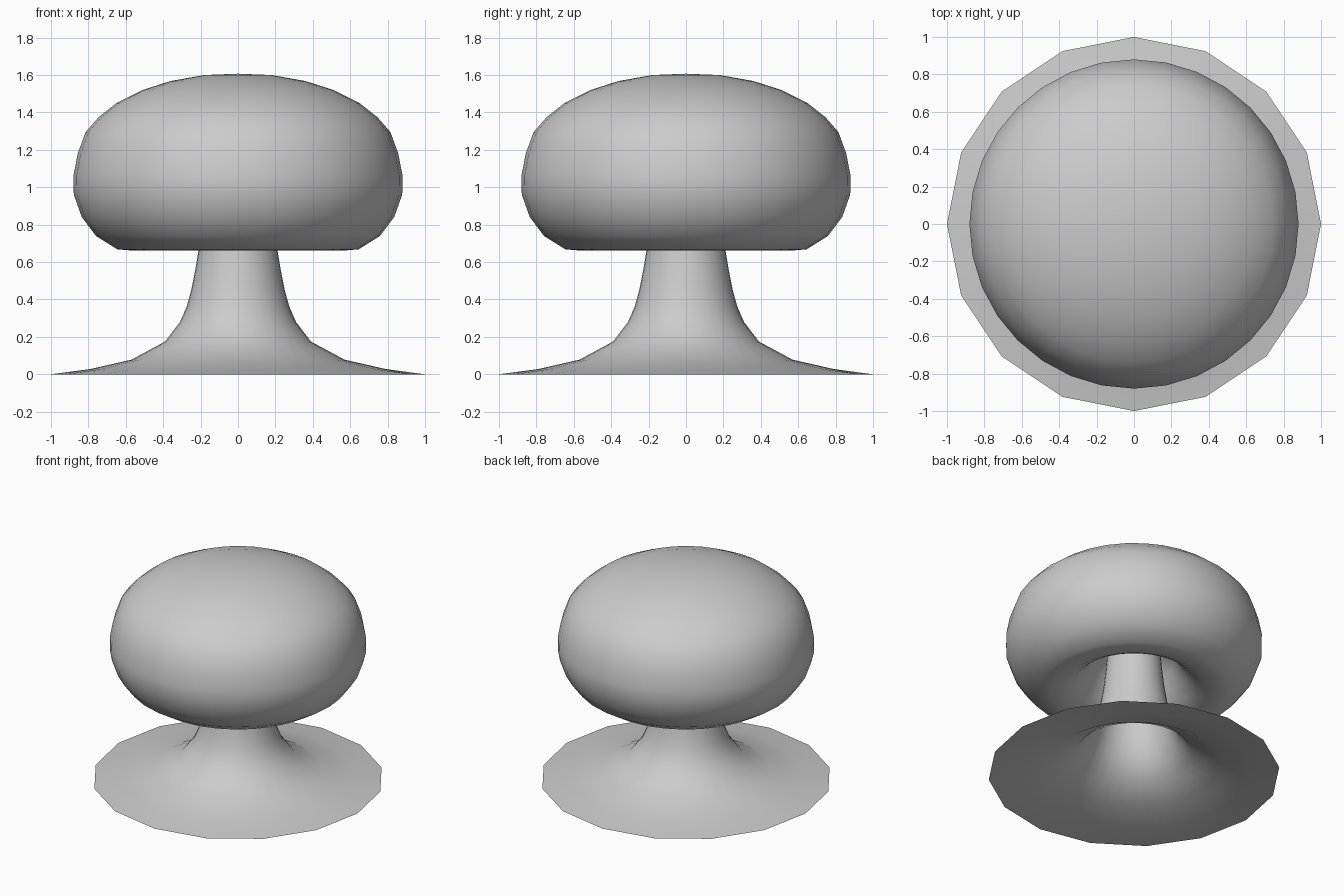
import bpy, bmesh
from math import cos, sin, pi

if "Cube" in bpy.data.objects:
    bpy.data.objects.remove(bpy.data.objects["Cube"])

SEG = 32


def revolve(name, profile, chord=()):
    """Spin an (r, z) profile around z; rings listed in chord become 16-sided."""
    bm = bmesh.new()
    rings = []
    for k, (r, z) in enumerate(profile):
        if r == 0:
            rings.append([bm.verts.new((0, 0, z))] * SEG)
            continue
        ring = []
        for i in range(SEG):
            a = 2 * pi * i / SEG
            q = r * (cos(pi / 16) if (k in chord and i % 2) else 1)
            ring.append(bm.verts.new((q * cos(a), q * sin(a), z)))
        rings.append(ring)
    for a, b in zip(rings, rings[1:]):
        for i in range(SEG):
            j = (i + 1) % SEG
            loop = list(dict.fromkeys((a[i], a[j], b[j], b[i])))
            bm.faces.new(loop)
    for f in bm.faces:
        f.smooth = True
    me = bpy.data.meshes.new(name)
    bm.to_mesh(me)
    bm.free()
    ob = bpy.data.objects.new(name, me)
    bpy.context.collection.objects.link(ob)
    return ob


# Flared foot and stem: an open skin, hollow from below
revolve("flared_stem", [
    (1.0, 0.0), (0.79, 0.028), (0.57, 0.078), (0.39, 0.175), (0.31, 0.28),
    (0.275, 0.36), (0.25, 0.45), (0.228, 0.56), (0.21, 0.67), (0.195, 0.80),
    (0.184, 0.92), (0.19, 0.99)], chord=(0,))

# Domed cap whose underside curls up to meet the stem
revolve("mushroom_cap", [
    (0.19, 0.99), (0.225, 0.98), (0.28, 0.89), (0.34, 0.79), (0.41, 0.715),
    (0.48, 0.677), (0.57, 0.662), (0.645, 0.668), (0.76, 0.74), (0.835, 0.84),
    (0.878, 0.96), (0.88, 1.06), (0.857, 1.18), (0.815, 1.295), (0.745, 1.375),
    (0.65, 1.45), (0.51, 1.52), (0.36, 1.568), (0.18, 1.60), (0, 1.607)])
